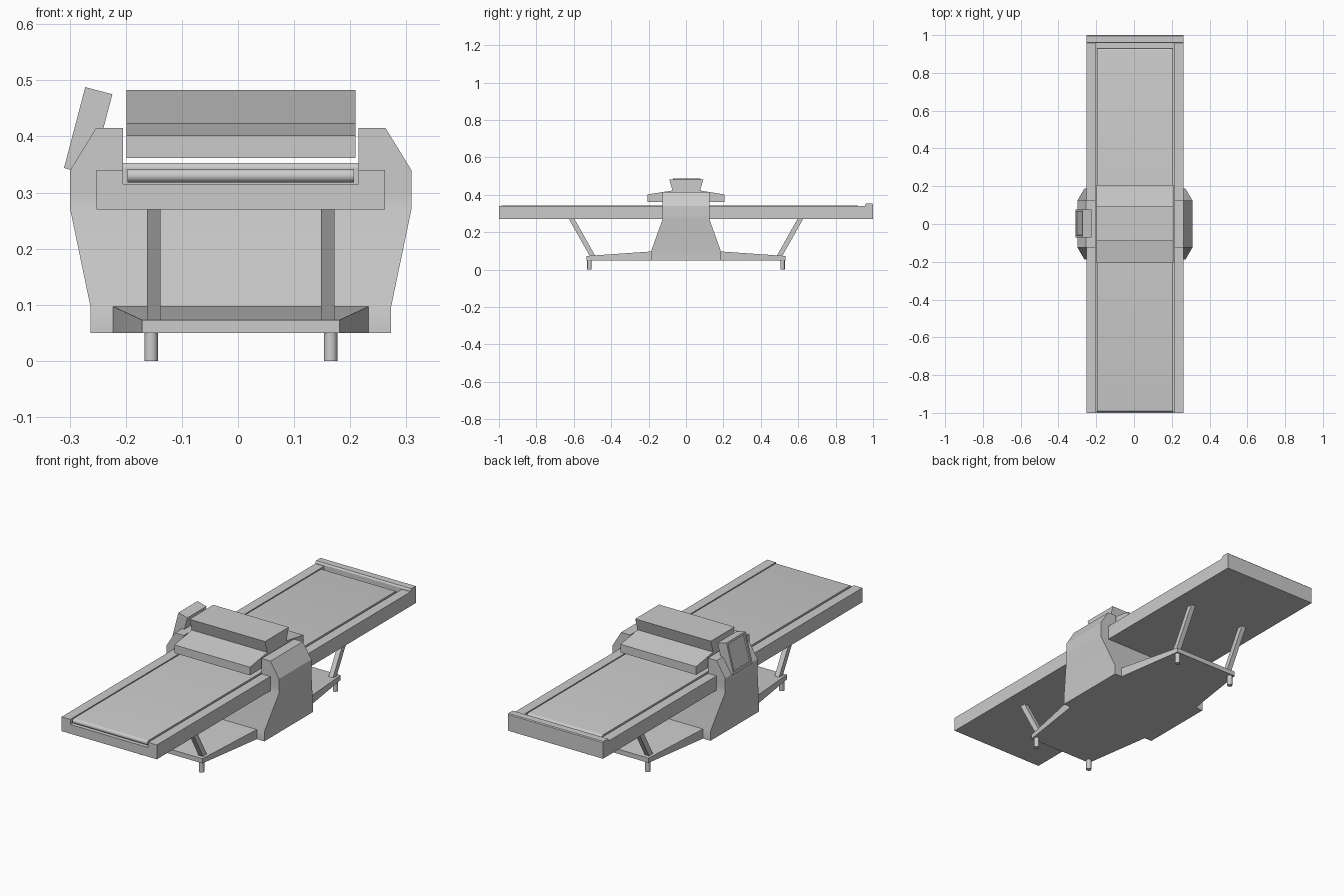
import bpy, bmesh, math
from math import radians, sin, cos, pi
from mathutils import Vector, Matrix

if "Cube" in bpy.data.objects:
    bpy.data.objects.remove(bpy.data.objects["Cube"])

CX = 0.005  # machine centre line (the control panel overhangs on the left)


def finish(name, bm):
    bmesh.ops.recalc_face_normals(bm, faces=bm.faces)
    me = bpy.data.meshes.new(name)
    bm.to_mesh(me)
    bm.free()
    ob = bpy.data.objects.new(name, me)
    bpy.context.collection.objects.link(ob)
    bpy.ops.object.select_all(action='DESELECT')
    ob.select_set(True)
    bpy.context.view_layer.objects.active = ob
    bpy.ops.object.shade_smooth_by_angle(angle=radians(30))
    return ob


def loft(name, rings):
    """Closed skin through matching rings of 3D points, capped at both ends."""
    bm = bmesh.new()
    rows = [[bm.verts.new(p) for p in r] for r in rings]
    n = len(rows[0])
    for a, b in zip(rows, rows[1:]):
        for i in range(n):
            j = (i + 1) % n
            bm.faces.new((a[i], a[j], b[j], b[i]))
    bm.faces.new(rows[0])
    bm.faces.new(rows[-1])
    return finish(name, bm)


def along_x(name, yz, x0, x1):
    return loft(name, [[(x, y, z) for y, z in yz] for x in (x0, x1)])


def along_y(name, xz, y0, y1):
    return loft(name, [[(x, y, z) for x, z in xz] for y in (y0, y1)])


def level(z, x0, x1, hy):
    return [(CX + x0, -hy, z), (CX + x1, -hy, z), (CX + x1, hy, z), (CX + x0, hy, z)]


# Central housing, flaring outwards as it narrows in depth
loft("housing", [level(z, -hx, hx, hy) for z, hx, hy in
                 ((0.05, 0.268, 0.187), (0.097, 0.268, 0.187), (0.27, 0.304, 0.125), (0.30, 0.304, 0.125))])

# Side towers with sloped shoulders
for s, side in ((-1, "left"), (1, "right")):
    loft(side + "_tower", [level(z, s * 0.21, s * hx, 0.125) for z, hx in
                           ((0.30, 0.304), (0.34, 0.304), (0.415, 0.258))])

# Base plate, tapered towards both ends
loft("base_plate", [[(CX - hx, y, 0.05), (CX + hx, y, 0.05), (CX + hx, y, z), (CX - hx, y, z)]
                    for y, hx, z in ((-0.533, 0.176, 0.073), (-0.187, 0.2275, 0.097),
                                     (0.187, 0.2275, 0.097), (0.533, 0.176, 0.073))])

# Conveyor frame with a belt channel open at the front
frame = [(-0.257, 0.27), (0.257, 0.27), (0.257, 0.34), (0.21, 0.34),
         (0.21, 0.315), (-0.21, 0.315), (-0.21, 0.34), (-0.257, 0.34)]
along_y("conveyor_frame", [(CX + x, z) for x, z in frame], -1.0, 0.96)

# Raised stop at the rear end
along_x("end_stop", [(0.957, 0.27), (1.0, 0.27), (1.0, 0.349), (0.996, 0.353), (0.962, 0.353), (0.957, 0.345)],
        CX - 0.257, CX + 0.257)

# Belt with rounded ends
r, zc = 0.012, 0.330
belt = [(0.918 + r * sin(a), zc - r * cos(a)) for a in [pi * i / 8 for i in range(9)]]
belt += [(-0.983 - r * sin(a), zc + r * cos(a)) for a in [pi * i / 8 for i in range(9)]]
along_x("belt", belt, CX - 0.202, CX + 0.202)

# Roller hood: low wings and a flared top box
along_x("roller_hood", [(-0.206, 0.362), (0.206, 0.362), (0.206, 0.402), (0.075, 0.423), (0.093, 0.483),
                        (-0.09, 0.483), (-0.072, 0.423), (-0.206, 0.402)], CX - 0.204, CX + 0.204)

# Feet and slanted struts
for sx, side in ((-1, "left"), (1, "right")):
    for sy, end in ((-1, "front"), (1, "rear")):
        bm = bmesh.new()
        bmesh.ops.create_cone(bm, cap_ends=True, segments=24, radius1=0.012, radius2=0.012, depth=0.052,
                              matrix=Matrix.Translation((CX + sx * 0.16, sy * 0.516, 0.026)))
        finish(f"{end}_{side}_foot", bm)
        x = CX + sx * 0.155
        along_x(f"{end}_{side}_strut", [(sy * 0.482, 0.068), (sy * 0.512, 0.068), (sy * 0.627, 0.272),
                                        (sy * 0.597, 0.272)], x - 0.012, x + 0.012)

# Tilted control panel with a recessed screen on its outer face
bm = bmesh.new()
bmesh.ops.create_cube(bm, size=1, matrix=Matrix.Diagonal((0.05, 0.147, 0.149, 1)))
bm.normal_update()
outer = [f for f in bm.faces if f.normal.x < -0.9]
bmesh.ops.inset_region(bm, faces=outer, thickness=0.014, depth=0)
bmesh.ops.inset_region(bm, faces=outer, thickness=0.002, depth=-0.006)
bmesh.ops.transform(bm, verts=bm.verts,
                    matrix=Matrix.Translation((-0.267, 0.003, 0.4095)) @ Matrix.Rotation(radians(14.7), 4, 'Y'))
finish("control_panel", bm)
